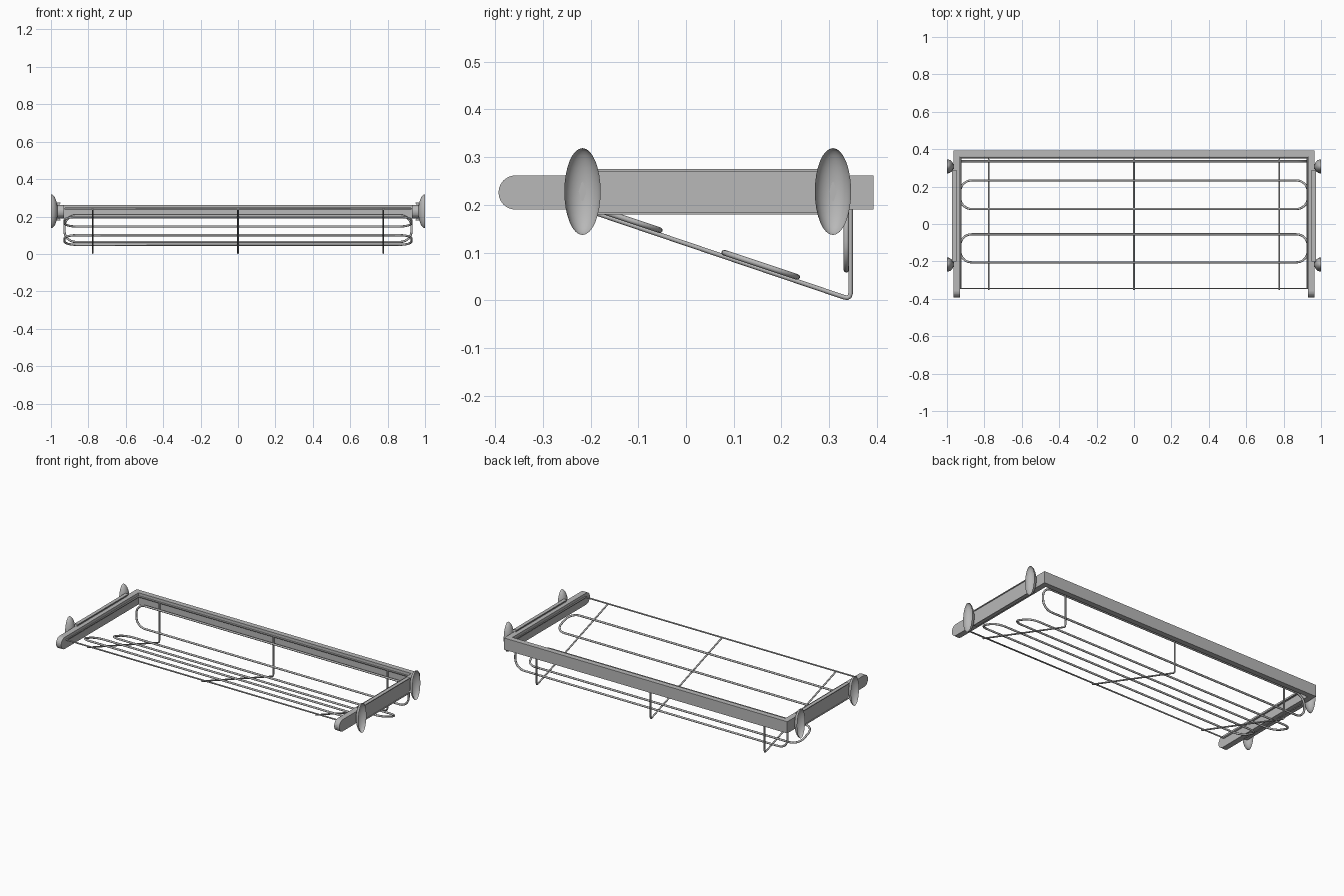
import bpy, bmesh, math
from mathutils import Vector

if bpy.data.objects.get("Cube"):
    bpy.data.objects.remove(bpy.data.objects["Cube"])

steel = bpy.data.materials.new("satin_grey")
steel.use_nodes = True
GREY = (0.48, 0.48, 0.48, 1)
steel.diffuse_color = GREY
steel.node_tree.nodes["Principled BSDF"].inputs["Base Color"].default_value = GREY


def finish(name, bm, smooth=False):
    mesh = bpy.data.meshes.new(name)
    bm.to_mesh(mesh)
    bm.free()
    mesh.materials.append(steel)
    for p in mesh.polygons:
        p.use_smooth = smooth
    ob = bpy.data.objects.new(name, mesh)
    bpy.context.scene.collection.objects.link(ob)
    return ob


def extrude_x(name, profile, x0, x1):
    """Solid from a (y, z) outline, running from x0 to x1."""
    bm = bmesh.new()
    face = bm.faces.new([bm.verts.new((x0, y, z)) for y, z in profile])
    ext = bmesh.ops.extrude_face_region(bm, geom=[face])
    verts = [v for v in ext["geom"] if isinstance(v, bmesh.types.BMVert)]
    bmesh.ops.translate(bm, vec=(x1 - x0, 0, 0), verts=verts)
    bmesh.ops.recalc_face_normals(bm, faces=bm.faces)
    return finish(name, bm)


def wire(name, points, radius, closed=False):
    """Round rod along a path."""
    curve = bpy.data.curves.new(name, "CURVE")
    curve.dimensions = "3D"
    curve.bevel_depth = radius
    curve.bevel_resolution = 2
    curve.use_fill_caps = True
    spline = curve.splines.new("POLY")
    spline.points.add(len(points) - 1)
    for p, co in zip(spline.points, points):
        p.co = (*co, 1)
    spline.use_cyclic_u = closed
    spline.use_smooth = True
    curve.materials.append(steel)
    ob = bpy.data.objects.new(name, curve)
    bpy.context.scene.collection.objects.link(ob)


def loop(name, half_x, a, b, corner, radius):
    """Long rounded wire loop spanning the (y, z) points a and b."""
    a, b = Vector((0, *a)), Vector((0, *b))
    mid, half = (a + b) / 2, (b - a).length / 2
    across = (b - a).normalized()
    pts = []
    for i, (sx, sv) in enumerate([(1, 1), (-1, 1), (-1, -1), (1, -1)]):
        for k in range(9):
            t = math.radians(90 * i + 90 * k / 8)
            x = sx * (half_x - corner) + corner * math.cos(t)
            v = sv * (half - corner) + corner * math.sin(t)
            pts.append(mid + Vector((x, 0, 0)) + across * v)
    wire(name, pts, radius, True)


# U-shaped frame: back bar and two side rails with round front ends
LOW, HIGH = 0.19, 0.262
r, zc = (HIGH - LOW) / 2, (HIGH + LOW) / 2
extrude_x("back_bar", [(0.36, LOW), (0.393, LOW), (0.393, HIGH), (0.36, HIGH)], -0.965, 0.965)
rail = [(0.36, LOW), (0.36, HIGH)]
for k in range(13):
    t = math.radians(90 + 15 * k)
    rail.append((-0.393 + r + r * math.cos(t), zc + r * math.sin(t)))

for side, s in (("left", 1), ("right", -1)):
    extrude_x(side + "_rail", rail, s * 0.93, s * 0.965)

    # Shallow outward-facing channel plate between the cups
    extrude_x(side + "_mount_plate",
              [(-0.2, 0.182), (0.29, 0.182), (0.29, 0.275), (-0.2, 0.275)], s * 0.955, s * 0.967)
    for lip, z0, z1 in (("upper", 0.27, 0.275), ("lower", 0.18, 0.184)):
        extrude_x(f"{side}_{lip}_lip", [(-0.2, z0), (0.29, z0), (0.29, z1), (-0.2, z1)],
                  s * 0.95, s * 0.972)

    # Oval mounting cups, open outward
    for where, y in (("front", -0.217), ("back", 0.308)):
        bm = bmesh.new()
        bmesh.ops.create_uvsphere(bm, u_segments=24, v_segments=16, radius=1)
        bmesh.ops.bisect_plane(bm, geom=bm.verts[:] + bm.edges[:] + bm.faces[:], dist=0.0001,
                               plane_co=(0, 0, 0), plane_no=(s, 0, 0), clear_outer=True)
        bmesh.ops.scale(bm, vec=(0.036, 0.038, 0.091), verts=bm.verts)
        bmesh.ops.translate(bm, vec=(s, y, 0.228), verts=bm.verts)
        finish(f"{side}_{where}_cup", bm, True)

# Wire rim inside the frame
wire("rim_wire", [(-0.926, -0.345, 0.242), (0.926, -0.345, 0.242),
                  (0.926, 0.355, 0.242), (-0.926, 0.355, 0.242)], 0.005, True)

# Bent support wires with a rounded bottom corner
for name, x in (("right", -0.777), ("middle", 0), ("left", 0.777)):
    wire(name + "_support_wire",
         [(x, 0.345, 0.245), (x, 0.345, 0.015), (x, 0.343, 0.008), (x, 0.338, 0.005),
          (x, 0.33, 0.007), (x, -0.352, 0.238)], 0.0048)

# Long rounded loops: two on the sloping floor, one on the back
loop("front_floor_loop", 0.928, (-0.205, 0.197), (-0.055, 0.147), 0.06, 0.006)
loop("back_floor_loop", 0.928, (0.08, 0.1), (0.233, 0.049), 0.06, 0.006)
loop("back_wall_loop", 0.928, (0.336, 0.064), (0.336, 0.205), 0.06, 0.006)
